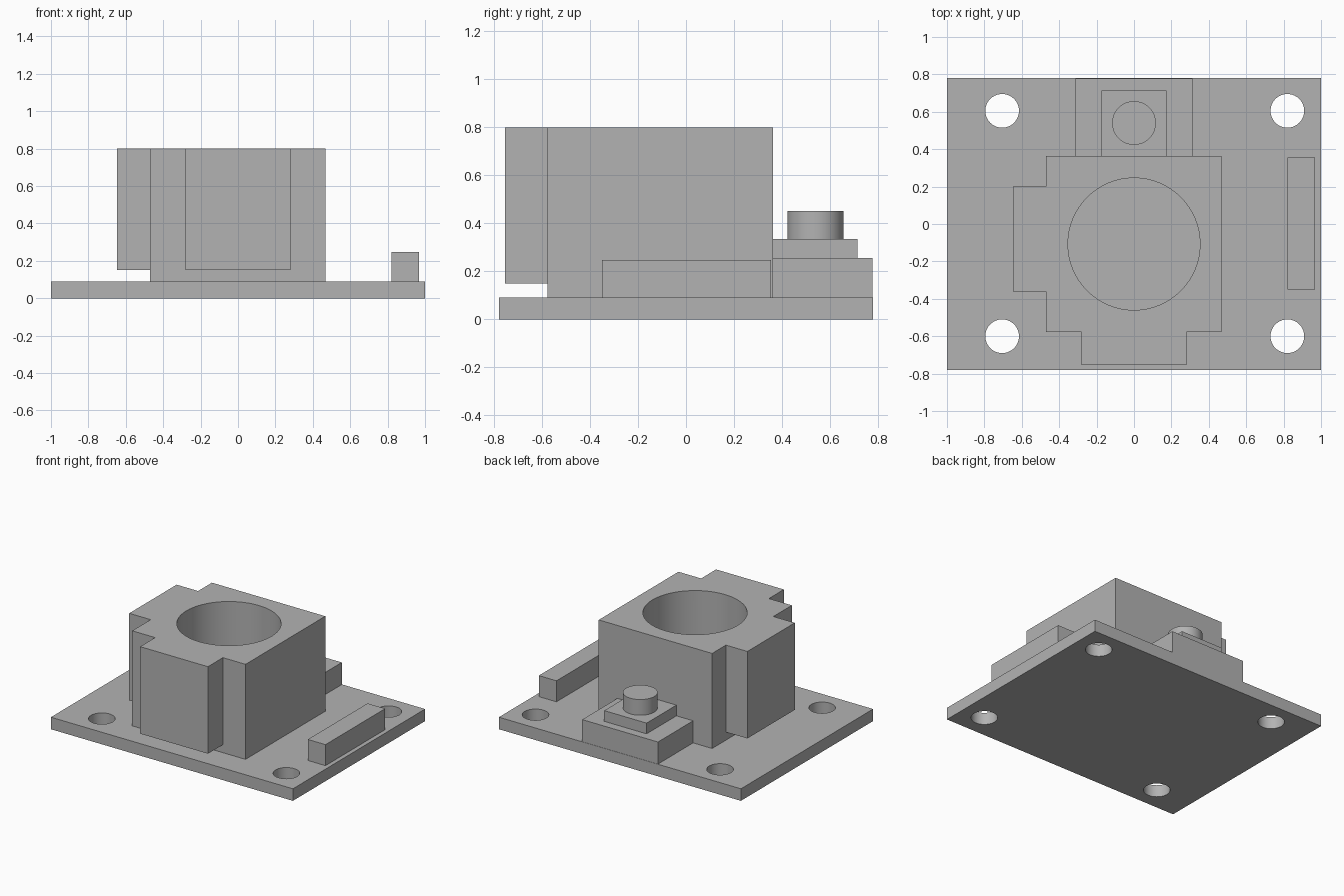
import bpy
import math

default = bpy.data.objects.get("Cube")
if default:
    bpy.data.objects.remove(default, do_unlink=True)

grey = bpy.data.materials.new("plain grey")
grey.use_nodes = True
colour = (0.45, 0.45, 0.45, 1)
grey.diffuse_color = colour
grey.node_tree.nodes["Principled BSDF"].inputs["Base Color"].default_value = colour


def finish(name):
    obj = bpy.context.object
    obj.name = name
    obj.data.materials.append(grey)
    return obj


def box(name, x, y, z):
    """Box spanning the given (low, high) ranges."""
    spans = (x, y, z)
    bpy.ops.mesh.primitive_cube_add(size=1, location=[(a + b) / 2 for a, b in spans])
    bpy.context.object.scale = [b - a for a, b in spans]
    bpy.ops.object.transform_apply(location=False, rotation=False, scale=True)
    return finish(name)


def cylinder(name, x, y, radius, z):
    bpy.ops.mesh.primitive_cylinder_add(
        vertices=64, radius=radius, depth=z[1] - z[0], location=(x, y, sum(z) / 2))
    return finish(name)


def combine(target, tool, operation):
    """Apply a boolean and discard the tool."""
    mod = target.modifiers.new(operation.title(), "BOOLEAN")
    mod.operation = operation
    mod.solver = "EXACT"
    mod.object = tool
    bpy.ops.object.select_all(action="DESELECT")
    bpy.context.view_layer.objects.active = target
    target.select_set(True)
    bpy.ops.object.modifier_apply(modifier=mod.name)
    bpy.data.objects.remove(tool, do_unlink=True)


def smooth(obj):
    bpy.ops.object.select_all(action="DESELECT")
    bpy.context.view_layer.objects.active = obj
    obj.select_set(True)
    bpy.ops.object.shade_smooth_by_angle(angle=math.radians(30))


BASE = 0.09
TOP = 0.8

# Base plate with four mounting holes
plate = box("base_plate", (-1, 1), (-0.78, 0.78), (0, BASE))
for x in (-0.705, 0.82):
    for y in (-0.6, 0.605):
        combine(plate, cylinder("hole_cutter", x, y, 0.09, (-0.1, 0.2)), "DIFFERENCE")
smooth(plate)

# Housing with two raised tabs and a round bore
housing = box("housing", (-0.47, 0.467), (-0.578, 0.363), (BASE, TOP))
combine(housing, box("front_tab", (-0.28, 0.28), (-0.755, -0.5), (0.15, TOP)), "UNION")
combine(housing, box("side_tab", (-0.647, -0.4), (-0.36, 0.2), (0.15, TOP)), "UNION")
combine(housing, cylinder("bore_cutter", 0, -0.107, 0.353, (0, 1)), "DIFFERENCE")
smooth(housing)

# Stepped block and round button at the back
box("rear_block", (-0.313, 0.313), (0.363, 0.778), (BASE, 0.255))
box("button_base", (-0.175, 0.175), (0.363, 0.715), (0.255, 0.335))
smooth(cylinder("button", 0, 0.54, 0.117, (0.335, 0.452)))

# Low bar along the left edge
box("edge_bar", (0.822, 0.968), (-0.35, 0.355), (BASE, 0.247))
